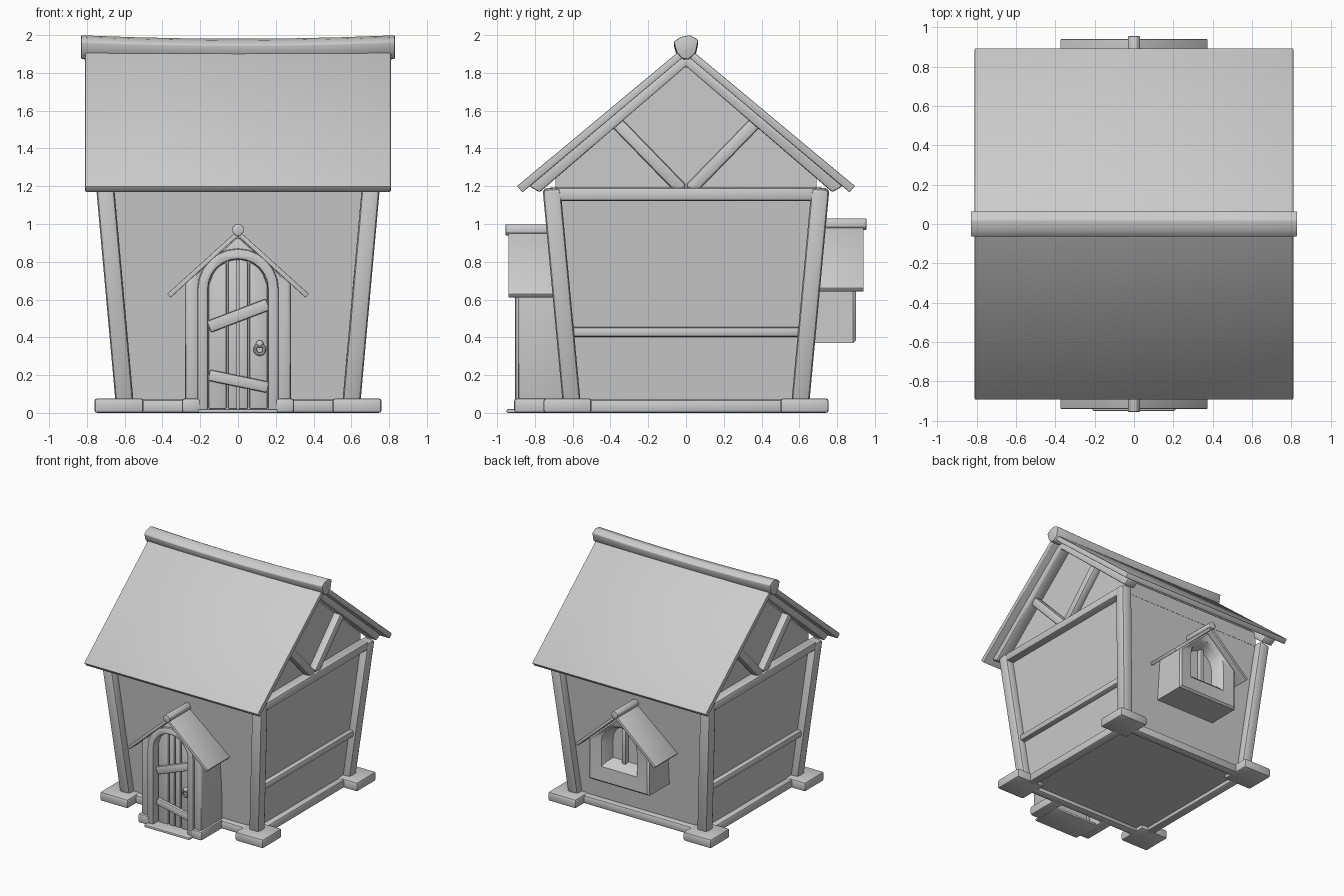
import bpy, bmesh, math
from mathutils import Vector

if "Cube" in bpy.data.objects:
    bpy.data.objects.remove(bpy.data.objects["Cube"])


def loft(name, rings, bevel=0.0, seg=2):
    """Solid through equal-length rings, capped, edges softened."""
    bm = bmesh.new()
    vs = [[bm.verts.new(p) for p in r] for r in rings]
    n = len(rings[0])
    for a, b in zip(vs, vs[1:]):
        for i in range(n):
            j = (i + 1) % n
            bm.faces.new((a[i], a[j], b[j], b[i]))
    bm.faces.new(vs[0])
    bm.faces.new(vs[-1])
    bmesh.ops.recalc_face_normals(bm, faces=bm.faces[:])
    if bevel:
        edges = [e for e in bm.edges if e.calc_face_angle(0) > math.radians(40)]
        bmesh.ops.bevel(bm, geom=edges, offset=bevel, segments=seg, profile=0.5,
                        affect='EDGES', clamp_overlap=True)
    me = bpy.data.meshes.new(name)
    bm.to_mesh(me)
    bm.free()
    ob = bpy.data.objects.new(name, me)
    bpy.context.collection.objects.link(ob)
    smooth(ob)
    return ob


def smooth(ob):
    bpy.ops.object.select_all(action='DESELECT')
    ob.select_set(True)
    bpy.context.view_layer.objects.active = ob
    bpy.ops.object.shade_smooth_by_angle(angle=math.radians(40))


def along_x(name, yz, x0, x1, bevel=0.0):
    return loft(name, [[(x, y, z) for y, z in yz] for x in (x0, x1)], bevel)


def along_y(name, xz, y0, y1, bevel=0.0):
    return loft(name, [[(x, y, z) for x, z in xz] for y in (y0, y1)], bevel)


def box(name, x0, x1, y0, y1, z0, z1, bevel=0.015):
    return along_x(name, [(y0, z0), (y1, z0), (y1, z1), (y0, z1)], x0, x1, bevel)


def beam(name, p, q, w, h, bevel=0.018, w2=None):
    """Timber from p to q; w is across, h is the other thickness."""
    p, q = Vector(p), Vector(q)
    d = (q - p).normalized()
    ref = Vector((1, 0, 0)) if abs(d.x) < 0.7 else Vector((0, 1, 0))
    v = d.cross(ref).normalized()
    u = v.cross(d)
    rings = []
    for c, k in ((p, 1), (q, (w2 or w) / w)):
        rings.append([c + u * (a * w * k / 2) + v * (b * h * k / 2)
                      for a, b in ((-1, -1), (1, -1), (1, 1), (-1, 1))])
    return loft(name, rings, bevel)


def arch(w, zb, zs, n=12):
    top = [(w * math.cos(math.pi * i / n), zs + w * math.sin(math.pi * i / n))
           for i in range(n + 1)]
    return [(w, zb)] + top + [(-w, zb)]


def house(w, zb, apex, slope, n=12):
    xs = [w * math.cos(math.pi * i / n) for i in range(n + 1)]
    return [(w, zb)] + [(x, apex - slope * abs(x)) for x in xs] + [(-w, zb)]


SIDES = ((1, "right"), (-1, "left"))
ENDS = ((-1, "front"), (1, "back"))

# Flared walls, with gables
loft("walls", [[(sx * x, sy * y, z) for sx, sy in ((-1, -1), (1, -1), (1, 1), (-1, 1))]
               for x, y, z in ((0.585, 0.59, 0.03), (0.685, 0.69, 1.19))])
along_x("gable_wall", [(-0.69, 1.17), (0.69, 1.17), (0.69, 1.29), (0, 1.88), (-0.69, 1.29)],
        -0.66, 0.66)

# Main roof
along_x("main_roof", [(-0.895, 1.2), (0, 1.945), (0.895, 1.2), (0.865, 1.168),
                      (0, 1.895), (-0.865, 1.168)], -0.81, 0.81, 0.006)

# Sagging ridge log
ridge = [(-0.065, 1.965), (-0.03, 1.99), (0.02, 2.0), (0.065, 1.975), (0.05, 1.905),
         (0.012, 1.872), (-0.02, 1.876), (-0.05, 1.91)]
loft("ridge_log", [[(x, y, z - 0.018 * (1 - (x / 0.83) ** 2)) for y, z in ridge]
                   for x in (-0.83, -0.55, -0.28, 0, 0.28, 0.55, 0.83)], 0.006)

# Corner posts and footing stones
for sx, s in SIDES:
    for sy, e in ENDS:
        beam(f"post_{e}_{s}", (sx * 0.6, sy * 0.605, 0.05), (sx * 0.703, sy * 0.712, 1.19),
             0.095, 0.095, 0.022)
        xa, xb = sorted((sx * 0.5, sx * 0.76))
        ya, yb = sorted((sy * 0.5, sy * 0.755))
        box(f"footing_{e}_{s}", xa, xb, ya, yb, 0, 0.077)

# Side timbers: sill, rails, braces, rafters
for sx, s in SIDES:
    beam(f"sill_{s}", (sx * 0.6, -0.55, 0.036), (sx * 0.6, 0.55, 0.036), 0.075, 0.072)
    beam(f"mid_rail_{s}", (sx * 0.63, -0.63, 0.428), (sx * 0.63, 0.63, 0.428), 0.06, 0.055)
    beam(f"top_rail_{s}", (sx * 0.7, -0.7, 1.157), (sx * 0.7, 0.7, 1.157), 0.08, 0.07)
    for sy, e in ENDS:
        beam(f"brace_{e}_{s}", (sx * 0.69, sy * 0.02, 1.18), (sx * 0.69, sy * 0.38, 1.55),
             0.07, 0.07)
    xa, xb = sorted((sx * 0.65, sx * 0.75))
    along_x(f"rafters_{s}", [(-0.83, 1.2), (0, 1.9), (0.83, 1.2), (0.775, 1.168),
                             (0, 1.835), (-0.775, 1.168)], xa, xb, 0.01)
for sy, e in ENDS:
    beam(f"sill_{e}", (-0.55, sy * 0.605, 0.036), (0.55, sy * 0.605, 0.036), 0.075, 0.072)

# Porch and window roofs
for sy, e, dz in ((-1, "porch", 0), (1, "window", 0.03)):
    cap = [(0.375, 0.63), (0, 0.968), (-0.375, 0.63), (-0.357, 0.61), (0, 0.936), (0.357, 0.61)]
    along_y(f"{e}_roof", [(x, z + dz) for x, z in cap], sy * 0.62, sy * 0.94, 0.004)
    hexa = [(0.032 * math.cos(a * math.pi / 4 + 0.39), 0.969 + dz + 0.032 * math.sin(a * math.pi / 4 + 0.39))
            for a in range(8)]
    along_y(f"{e}_ridge", hexa, sy * 0.64, sy * 0.955, 0.003)

# Porch body, arched frame, base blocks and step
along_y("porch_body", [(-0.28, 0.01), (-0.28, 0.685), (0, 0.935), (0.28, 0.685), (0.28, 0.01)]
        + arch(0.2, 0.01, 0.655), -0.6, -0.89, 0.018)
along_y("door_frame", arch(0.215, 0.01, 0.655) + arch(0.158, 0.01, 0.655)[::-1],
        -0.78, -0.905, 0.014)
for sx, s in SIDES:
    xa, xb = sorted((sx * 0.2, sx * 0.297))
    box(f"porch_base_{s}", xa, xb, -0.91, -0.6, 0, 0.077)
box("doorstep", -0.21, 0.21, -0.95, -0.7, 0, 0.02, 0.006)

# Door: backing, planks, battens, ring handle
along_y("door_back", arch(0.165, 0.01, 0.655), -0.77, -0.81)
for i, (a, b) in enumerate(((-0.155, -0.062), (-0.052, -0.004), (0.004, 0.052), (0.062, 0.155))):
    xs = [b + (a - b) * k / 4 for k in range(5)]
    along_y(f"plank_{i + 1}", [(a, 0.02), (b, 0.02)]
            + [(x, 0.655 + math.sqrt(max(0, 0.157 ** 2 - x * x))) for x in xs],
            -0.8, -0.845, 0.008)
beam("upper_batten", (-0.155, -0.85, 0.455), (0.16, -0.85, 0.575), 0.035, 0.065, 0.012)
beam("lower_batten", (-0.155, -0.85, 0.2), (0.16, -0.85, 0.135), 0.035, 0.06, 0.012)
bpy.ops.mesh.primitive_torus_add(major_segments=16, minor_segments=8, major_radius=0.025,
                                 minor_radius=0.009, location=(0.115, -0.862, 0.335),
                                 rotation=(math.pi / 2, 0, 0))
bpy.context.object.name = "handle_ring"
smooth(bpy.context.object)
bpy.ops.mesh.primitive_uv_sphere_add(segments=12, ring_count=8, radius=0.02,
                                     location=(0.115, -0.855, 0.365))
bpy.context.object.name = "handle_boss"
smooth(bpy.context.object)

# Window box with scooped, arched opening and mullion
shell = house(0.28, 0.37, 0.96, 0.89)
inset = house(0.265, 0.385, 0.945, 0.89)
steps = ((shell, 0.6), (shell, 0.885), (inset, 0.9), (arch(0.165, 0.5, 0.71), 0.89),
         (arch(0.145, 0.53, 0.71), 0.86), (arch(0.125, 0.55, 0.71), 0.79))
loft("window_box", [[(x, y, z) for x, z in r] for r, y in steps])
box("window_mullion", -0.016, 0.016, 0.78, 0.83, 0.54, 0.835, 0.006)
